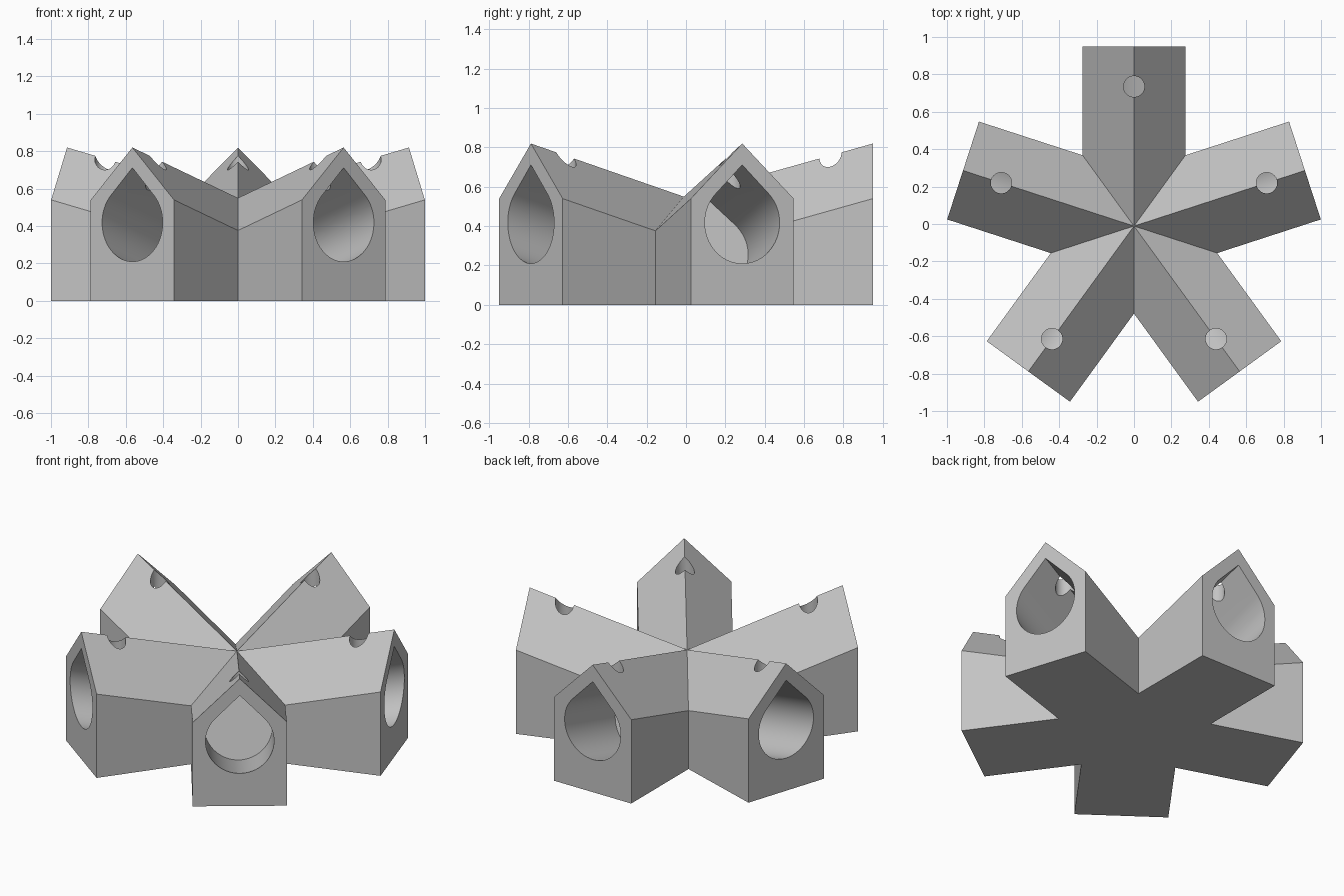
import bpy, bmesh, math
from mathutils import Vector, Matrix

if "Cube" in bpy.data.objects:
    bpy.data.objects.remove(bpy.data.objects["Cube"])

ARM, HALF = 0.961, 0.275           # arm length and half width
CY = -0.011                        # hub offset so the outline is centred
Z_HUB, Z_RIDGE, DROP = 0.55, 0.82, 0.28
SLOPE = (Z_RIDGE - Z_HUB) / ARM
TILT = math.atan(SLOPE)
INNER = HALF / math.tan(math.radians(36))
ANGLES = [math.radians(90 + 72 * k) for k in range(5)]

grey = bpy.data.materials.new("light_grey")
grey.diffuse_color = (0.55, 0.55, 0.55, 1)
grey.use_nodes = True
grey.node_tree.nodes["Principled BSDF"].inputs["Base Color"].default_value = grey.diffuse_color


def arm_frame(angle):
    return Matrix.Translation((0, CY, 0)) @ Matrix.Rotation(angle, 4, 'Z')


def make_object(name, bm):
    bmesh.ops.recalc_face_normals(bm, faces=bm.faces)
    mesh = bpy.data.meshes.new(name)
    bm.to_mesh(mesh)
    bm.free()
    mesh.materials.append(grey)
    obj = bpy.data.objects.new(name, mesh)
    bpy.context.collection.objects.link(obj)
    return obj


def prism(bm, ring, offset):
    """Closed prism from a ring of points moved by an offset."""
    a = [bm.verts.new(p) for p in ring]
    b = [bm.verts.new(p + offset) for p in ring]
    bm.faces.new(a)
    bm.faces.new(b[::-1])
    for i in range(len(a)):
        j = (i + 1) % len(a)
        bm.faces.new((a[i], b[i], b[j], a[j]))


# Star body: five gabled arms whose ridges rise away from the hub
bm = bmesh.new()
hub = bm.verts.new((0, CY, Z_HUB))
arms, floor = [], []
for ang in ANGLES:
    m = arm_frame(ang)

    def vert(x, y, z):
        return bm.verts.new(m @ Vector((x, y, z)))
    z_end, z_in = Z_RIDGE - DROP, Z_HUB + SLOPE * INNER - DROP
    arms.append(dict(
        ridge=vert(ARM, 0, Z_RIDGE),
        right=vert(ARM, -HALF, z_end), left=vert(ARM, HALF, z_end),
        right0=vert(ARM, -HALF, 0), left0=vert(ARM, HALF, 0),
        valley=vert(INNER, HALF, z_in), valley0=vert(INNER, HALF, 0)))
for k, a in enumerate(arms):
    p = arms[k - 1]
    bm.faces.new((hub, p["valley"], a["right"], a["ridge"]))
    bm.faces.new((hub, a["ridge"], a["left"], a["valley"]))
    bm.faces.new((a["right0"], a["left0"], a["left"], a["ridge"], a["right"]))
    bm.faces.new((p["valley0"], a["right0"], a["right"], p["valley"]))
    bm.faces.new((a["left0"], a["valley0"], a["valley"], a["left"]))
    floor += [a["right0"], a["left0"], a["valley0"]]
bm.faces.new(floor[::-1])
body = make_object("star_body", bm)

# Teardrop tunnels, sloping down towards the hub, ending in a flat wall
R, DEPTH, OUT = 0.2, 0.54, 0.2
axis = Vector((math.cos(TILT), 0, math.sin(TILT)))
up = Vector((-math.sin(TILT), 0, math.cos(TILT)))
side = Vector((0, 1, 0))
start = Vector((ARM, 0, 0.418)) - axis * DEPTH
N = 48
drop = [(R * math.cos(t), R * math.sin(t))
        for t in (math.radians(135 + 270 * i / N) for i in range(N + 1))]
drop.append((0, R * math.sqrt(2)))
bm = bmesh.new()
for ang in ANGLES:
    m = arm_frame(ang)
    ring = [m @ (start + side * u + up * v) for u, v in drop]
    prism(bm, ring, m.to_3x3() @ (axis * (DEPTH + OUT)))
tunnels = make_object("tunnel_cutter", bm)

# Round vent holes through each ridge into the tunnel
bm = bmesh.new()
for ang in ANGLES:
    m = arm_frame(ang)
    ring = [m @ Vector((0.746 + 0.056 * math.cos(t), 0.056 * math.sin(t), 0.45))
            for t in (2 * math.pi * i / 32 for i in range(32))]
    prism(bm, ring, Vector((0, 0, 0.5)))
vents = make_object("vent_cutter", bm)

bpy.context.view_layer.objects.active = body
body.select_set(True)
for cutter in (tunnels, vents):
    cutter.hide_render = True
    mod = body.modifiers.new(cutter.name, 'BOOLEAN')
    mod.operation, mod.solver, mod.object = 'DIFFERENCE', 'EXACT', cutter
    bpy.ops.object.modifier_apply(modifier=mod.name)
    bpy.data.objects.remove(cutter)

bpy.ops.object.shade_smooth_by_angle(angle=math.radians(25))
